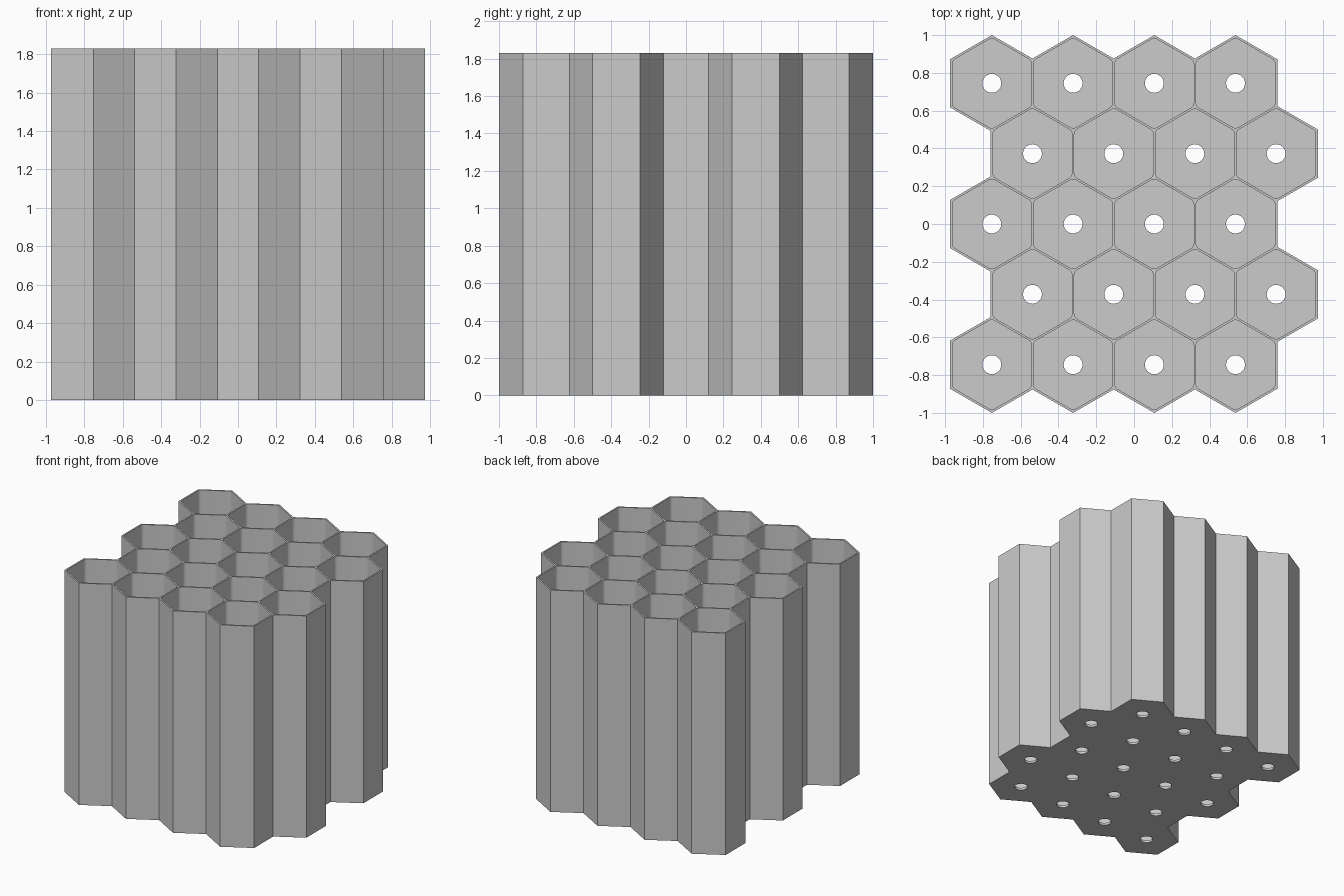
import bpy, bmesh
from math import pi, cos, sin, sqrt, radians

cube = bpy.data.objects.get("Cube")
if cube:
    bpy.data.objects.remove(cube, do_unlink=True)

PITCH = 0.43                      # distance between neighbouring tubes
ROW = PITCH * sqrt(3) / 2         # distance between rows
OUTER_R = 1 - 2 * ROW             # corner radius of the outer hexagons
WALL = 0.012
HEIGHT = 1.83
FLOOR = 0.02
HOLE_R = 0.05
FILLET = 0.03

grey = bpy.data.materials.new("plain grey")
grey.use_nodes = True
colour = (0.6, 0.6, 0.6, 1)
grey.diffuse_color = colour
grey.node_tree.nodes["Principled BSDF"].inputs["Base Color"].default_value = colour

# Staggered grid: odd rows shift right, even rows shift left
centres = [((col - 1.5) * PITCH + (0.25 if row % 2 else -0.25) * PITCH, (row - 2) * ROW)
           for row in range(5) for col in range(4)]


def polygon(radius, sides):
    """Regular polygon with a corner pointing along y."""
    return [(radius * cos(pi / 2 + 2 * pi * i / sides),
             radius * sin(pi / 2 + 2 * pi * i / sides)) for i in range(sides)]


def rounded_hexagon(apothem, fillet, steps=4):
    """Hexagon whose corners are replaced by arcs."""
    points = []
    for cx, cy in polygon((apothem - fillet) / cos(pi / 6), 6):
        corner = len(points) // (steps + 1)
        for i in range(steps + 1):
            a = pi / 2 + corner * pi / 3 + (i / steps - 0.5) * pi / 3
            points.append((cx + fillet * cos(a), cy + fillet * sin(a)))
    return points


def prisms(name, profile, z0, z1):
    """One upright prism of the profile at every grid centre."""
    bm = bmesh.new()
    for x, y in centres:
        low = [bm.verts.new((x + px, y + py, z0)) for px, py in profile]
        high = [bm.verts.new((x + px, y + py, z1)) for px, py in profile]
        bm.faces.new(low[::-1])
        bm.faces.new(high)
        for i in range(len(profile)):
            j = (i + 1) % len(profile)
            bm.faces.new((low[i], low[j], high[j], high[i]))
    mesh = bpy.data.meshes.new(name)
    bm.to_mesh(mesh)
    bm.free()
    mesh.materials.append(grey)
    obj = bpy.data.objects.new(name, mesh)
    bpy.context.collection.objects.link(obj)
    return obj


# Outer block, hollow tubes and drain holes
block = prisms("honeycomb_holder", polygon(OUTER_R, 6), 0, HEIGHT)
apothem = OUTER_R * cos(pi / 6) - WALL
cutters = [
    prisms("tube_cutter", rounded_hexagon(apothem, FILLET), FLOOR, HEIGHT + 0.1),
    prisms("hole_cutter", polygon(HOLE_R, 24), -0.1, FLOOR + 0.1),
]

bpy.ops.object.select_all(action="DESELECT")
block.select_set(True)
bpy.context.view_layer.objects.active = block
for cutter in cutters:
    cutter.hide_render = True
    mod = block.modifiers.new(cutter.name, "BOOLEAN")
    mod.operation = "DIFFERENCE"
    mod.solver = "EXACT"
    mod.use_self = True           # also merges the overlapping hexagons
    mod.object = cutter
    bpy.ops.object.modifier_apply(modifier=mod.name)
    bpy.data.objects.remove(cutter, do_unlink=True)

bpy.ops.object.shade_smooth_by_angle(angle=radians(30))
